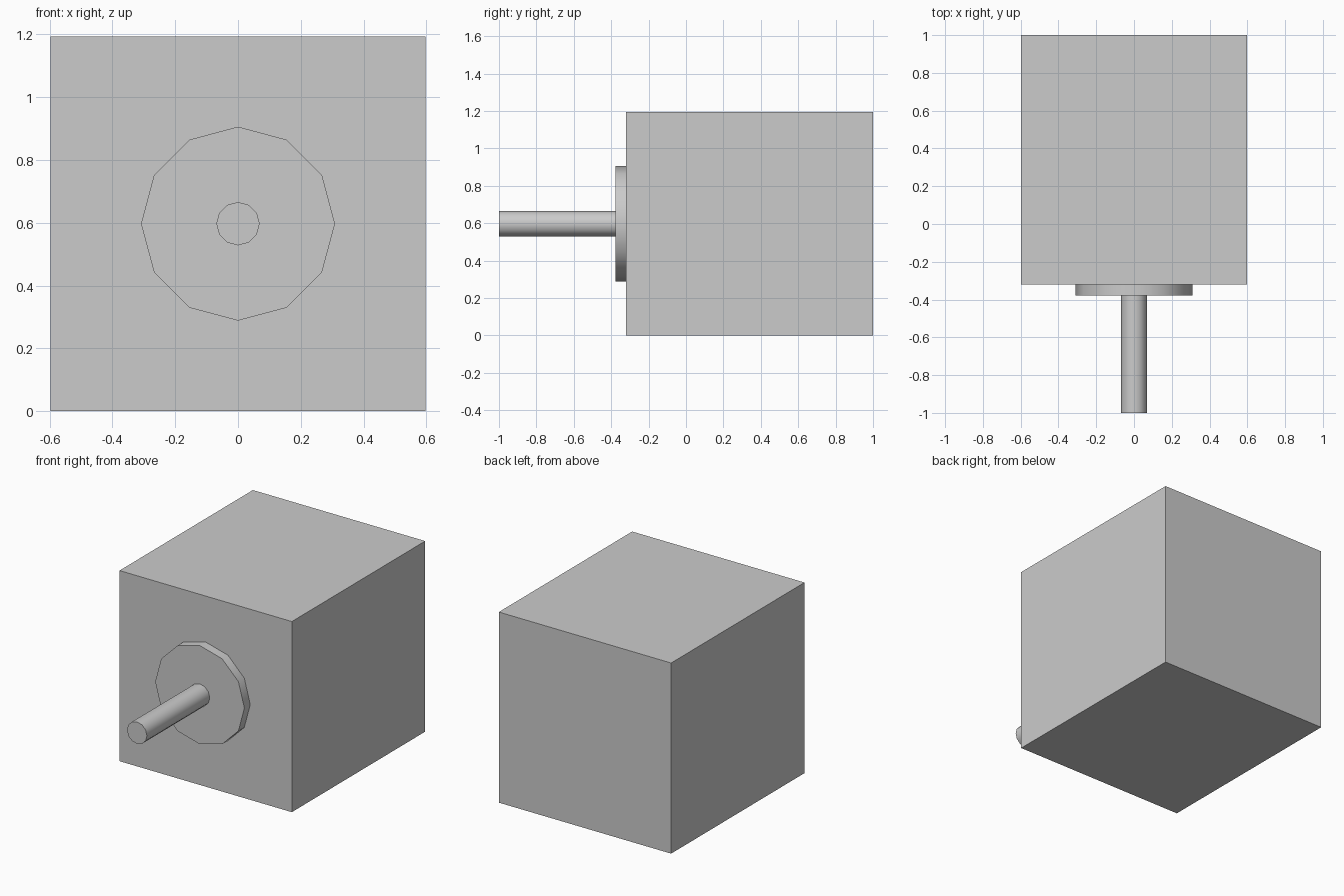
import bpy
import math

default_cube = bpy.data.objects.get("Cube")
if default_cube:
    bpy.data.objects.remove(default_cube, do_unlink=True)

GREY = (0.6, 0.6, 0.6, 1.0)
WIDTH = 1.194
FRONT, BACK = -0.32, 1.0
AXIS_Z = WIDTH / 2

grey = bpy.data.materials.new("plain_grey")
grey.use_nodes = True
grey.diffuse_color = GREY
grey.node_tree.nodes["Principled BSDF"].inputs["Base Color"].default_value = GREY


def disc(name, radius, y_front, y_back):
    """Twelve-sided cylinder along y with a corner pointing up."""
    bpy.ops.mesh.primitive_cylinder_add(
        vertices=12, radius=radius, depth=y_back - y_front,
        location=(0, (y_front + y_back) / 2, AXIS_Z),
        rotation=(math.pi / 2, 0, 0))
    obj = bpy.context.object
    obj.name = name
    obj.data.materials.append(grey)
    bpy.ops.object.shade_smooth_by_angle(angle=math.radians(35))
    return obj


# Motor housing block
bpy.ops.mesh.primitive_cube_add(size=1, location=(0, (FRONT + BACK) / 2, AXIS_Z))
housing = bpy.context.object
housing.name = "housing"
housing.scale = (WIDTH, BACK - FRONT, WIDTH)
bpy.ops.object.transform_apply(location=False, rotation=False, scale=True)
housing.data.materials.append(grey)

# Raised front collar and the shaft through it
disc("collar", 0.309, -0.378, FRONT)
disc("shaft", 0.069, -1.0, -0.378)
